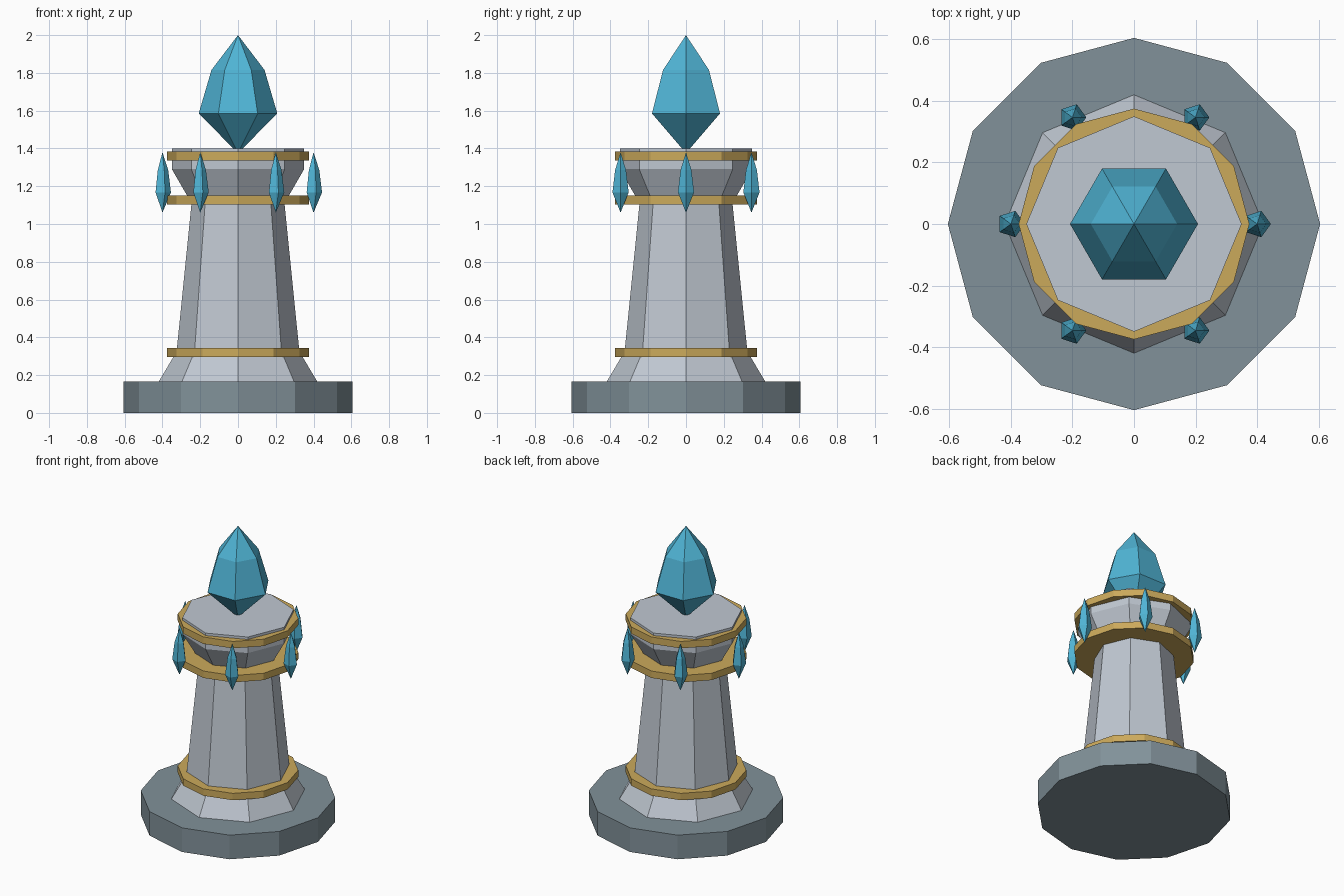
import bpy
import bmesh
from math import cos, sin, pi

cube = bpy.data.objects.get("Cube")
if cube:
    bpy.data.objects.remove(cube, do_unlink=True)


def material(name, rgb):
    mat = bpy.data.materials.new(name)
    mat.use_nodes = True
    mat.diffuse_color = (*rgb, 1)
    mat.node_tree.nodes["Principled BSDF"].inputs["Base Color"].default_value = (*rgb, 1)
    return mat


slate = material("slate", (0.22, 0.285, 0.32))
stone = material("pale stone", (0.53, 0.58, 0.645))
gold = material("gold", (0.60, 0.40, 0.105))
crystal = material("blue crystal", (0.08, 0.46, 0.67))


def lathe(name, sides, profile, mat, location=(0, 0, 0)):
    """Faceted solid of revolution; a radius of zero makes a pointed tip."""
    bm = bmesh.new()
    rings = []
    for r, z in profile:
        count = sides if r else 1
        rings.append([bm.verts.new((r * cos(2 * pi * i / sides),
                                    r * sin(2 * pi * i / sides), z))
                      for i in range(count)])
    for low, high in zip(rings, rings[1:]):
        for i in range(sides):
            j = (i + 1) % sides
            if len(low) == 1:
                bm.faces.new((low[0], high[j], high[i]))
            elif len(high) == 1:
                bm.faces.new((low[i], low[j], high[0]))
            else:
                bm.faces.new((low[i], low[j], high[j], high[i]))
    for ring in (rings[0], rings[-1]):
        if len(ring) > 1:
            bm.faces.new(ring)
    bmesh.ops.recalc_face_normals(bm, faces=bm.faces)
    mesh = bpy.data.meshes.new(name)
    bm.to_mesh(mesh)
    bm.free()
    mesh.materials.append(mat)
    obj = bpy.data.objects.new(name, mesh)
    obj.location = location
    bpy.context.collection.objects.link(obj)
    return obj


def gem(name, sides, radius, bottom, top, x=0, y=0):
    """Pointed crystal with a wide waist and a narrower shoulder."""
    h = top - bottom
    lathe(name, sides, [(0, 0), (radius, 0.336 * h), (0.675 * radius, 0.705 * h), (0, h)],
          crystal, (x, y, bottom))


# Plinth and tapered tower with a flared foot and head
lathe("plinth", 12, [(0.605, 0), (0.605, 0.165)], slate)
lathe("tower", 8, [(0.42, 0.165), (0.325, 0.325), (0.246, 1.11),
                   (0.35, 1.29), (0.35, 1.40)], stone)

# Gold bands
for name, z in (("lower_band", 0.297), ("middle_band", 1.103), ("upper_band", 1.336)):
    lathe(name, 12, [(0.375, z), (0.375, z + 0.047)], gold)

# Large crystal on top and a circle of small ones around the head
gem("top_crystal", 6, 0.208, 1.375, 2.0)
for k in range(6):
    a = k * pi / 3
    gem(f"small_crystal_{k + 1}", 5, 0.045, 1.06, 1.38, 0.4 * cos(a), 0.4 * sin(a))
